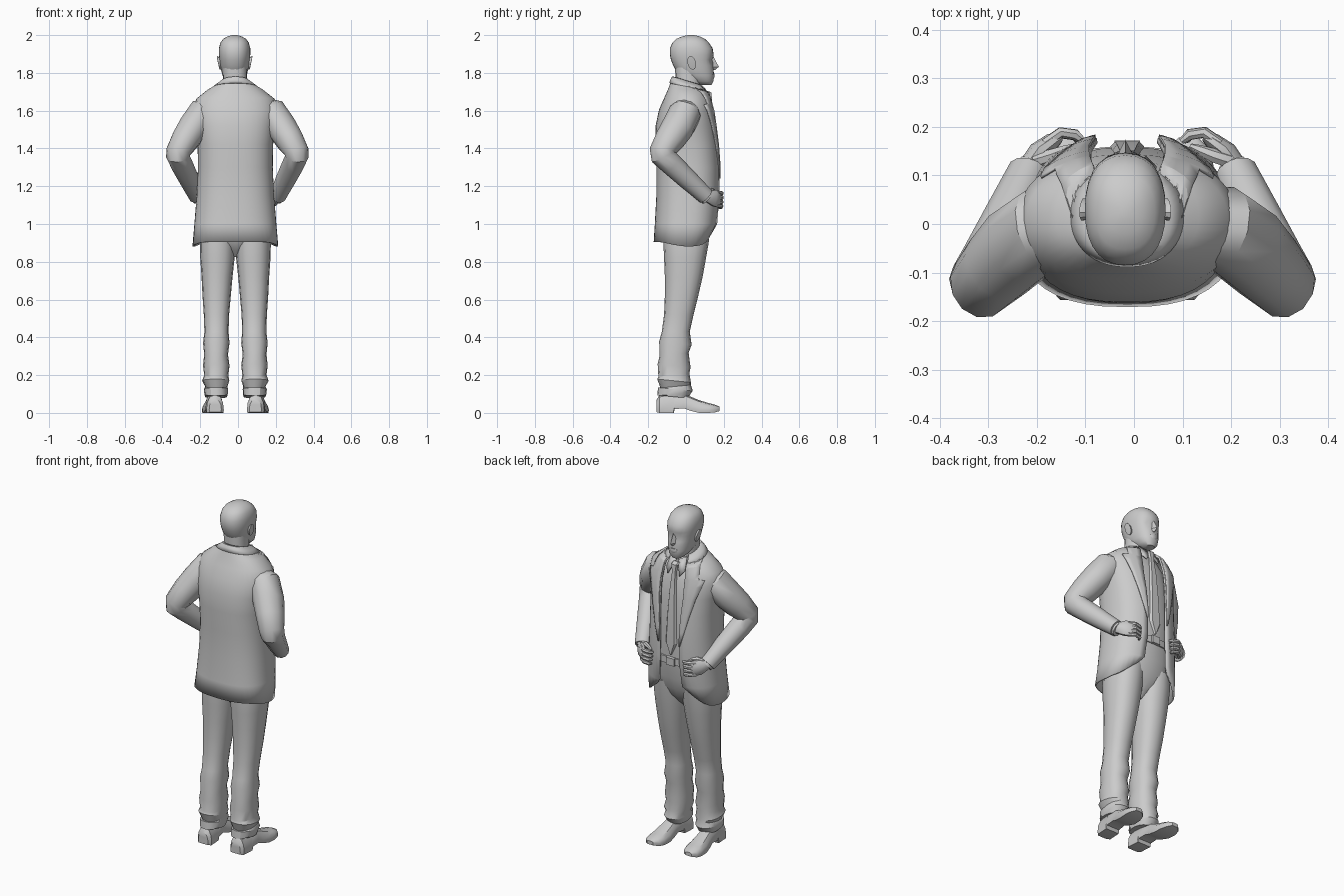
import bpy, bmesh, math
from mathutils import Vector

CX = -0.014  # body centre line


def make(name, verts, faces, thick=0.0, angle=35):
    bm = bmesh.new()
    vs = [bm.verts.new(v) for v in verts]
    for f in faces:
        bm.faces.new([vs[i] for i in f])
    bmesh.ops.recalc_face_normals(bm, faces=bm.faces)
    me = bpy.data.meshes.new(name)
    bm.to_mesh(me)
    bm.free()
    ob = bpy.data.objects.new(name, me)
    bpy.context.collection.objects.link(ob)
    if thick:
        m = ob.modifiers.new("thickness", 'SOLIDIFY')
        m.thickness, m.offset = thick, 0
    bpy.ops.object.select_all(action='DESELECT')
    ob.select_set(True)
    bpy.context.view_layer.objects.active = ob
    bpy.ops.object.shade_smooth_by_angle(angle=math.radians(angle))
    return ob


def loft(name, rings, closed=True, cap=True, thick=0.0, angle=35):
    n = len(rings[0])
    verts = [p for r in rings for p in r]
    faces = [(k*n+i, k*n+(i+1) % n, (k+1)*n+(i+1) % n, (k+1)*n+i)
             for k in range(len(rings)-1) for i in range(n if closed else n-1)]
    if cap and closed:
        faces += [tuple(range(n)), tuple(range((len(rings)-1)*n, len(rings)*n))]
    return make(name, verts, faces, thick, angle)


def spow(v, e):
    return math.copysign(abs(v)**e, v)


def oval_pt(a, cx, z, w, yb, yf, n=2.4, tilt=0.0):
    y = (yf-yb)/2*spow(math.sin(a), 2/n)
    return (cx + w*spow(math.cos(a), 2/n), (yf+yb)/2 + y, z + tilt*y)


def oval(cx, z, w, yb, yf, n=2.4, tilt=0.0, count=16):
    return [oval_pt(2*math.pi*i/count, cx, z, w, yb, yf, n, tilt) for i in range(count)]


def tube(name, path, count=10, angle=35, follow=False):
    # path entries: x, y, z, sideways radius, upward radius
    pts = [Vector(p[:3]) for p in path]
    rings, side = [], None
    for i, p in enumerate(path):
        t = Vector()
        if i:
            t += (pts[i]-pts[i-1]).normalized()
        if i < len(pts)-1:
            t += (pts[i+1]-pts[i]).normalized()
        t.normalize()
        if side and follow:  # carry the frame along so the tube does not twist
            side = (side - t*side.dot(t)).normalized()
        else:
            side = t.cross(Vector((0, 0, 1))).normalized()
        up = side.cross(t)
        rings.append([pts[i] + side*p[3]*math.cos(a) + up*p[4]*math.sin(a)
                      for a in (2*math.pi*k/count for k in range(count))])
    return loft(name, rings, angle=angle)


# head: z, half width, back y, front y
HX = -0.018
head = [(1.735, .028, .07, .135), (1.755, .05, .03, .145), (1.785, .064, -.03, .149),
        (1.815, .071, -.055, .146), (1.84, .076, -.068, .145), (1.87, .08, -.08, .142),
        (1.895, .083, -.085, .147), (1.93, .083, -.085, .141), (1.96, .075, -.072, .122),
        (1.98, .061, -.052, .1), (1.993, .038, -.02, .073), (2.0, .014, .01, .043)]
rings = []
for z, w, yb, yf in head:
    ring = []
    for x, y, zz in oval(HX, z, w, yb, yf, 2.3, count=28):
        if y > .06:  # eye sockets
            y -= .012*math.exp(-((abs(x-HX)-.03)/.016)**2-((zz-1.868)/.016)**2)
        ring.append((x, y, zz))
    rings.append(ring)
loft("head", rings, angle=50)
loft("nose", [[(HX-w, .125, z), (HX, y, z), (HX+w, .125, z)] for z, w, y in
              [(1.885, .01, .146), (1.832, .024, .174), (1.815, .02, .153)]], angle=20)
loft("lips", [oval(HX, z, w, .12, y, 2, count=10) for z, w, y in
              [(1.772, .02, .149), (1.783, .028, .153), (1.79, .03, .151), (1.798, .024, .152)]])
loft("neck", [oval(CX, 1.62, .07, -.05, .09), oval(CX, 1.72, .063, -.055, .078),
              oval(HX, 1.85, .066, -.058, .07)])
for s in (-1, 1):
    loft("ear", [[(HX+s*(x+.008*r*math.sin(a)), .03+r*.024*math.cos(a)-.006*math.sin(a), 1.853+r*.038*math.sin(a))
                  for a in (math.pi*k/6 for k in range(12))]
                 for x, r in [(.064, .6), (.08, .9), (.087, .95), (.088, .6)]])

# jacket: z, half width, back y, front y, tilt, half gap
JACKET = [(.9, .222, -.166, .145, -.03, .1), (1.0, .212, -.16, .165, 0, .075),
          (1.15, .2, -.152, .176, 0, .062), (1.3, .193, -.152, .176, 0, .062),
          (1.42, .195, -.158, .168, 0, .068), (1.52, .205, -.156, .156, 0, .075),
          (1.6, .222, -.138, .146, -.03, .075), (1.66, .203, -.11, .13, -.06, .072),
          (1.705, .145, -.088, .122, -.12, .066), (1.732, .092, -.075, .108, -.25, .06),
          (1.752, .066, -.066, .092, -.3, .05)]


def jacket_pt(v, t, off=0.0):
    k = min(int(v), len(JACKET)-2)
    z, w, yb, yf, tilt, g = [a+(b-a)*(v-k) for a, b in zip(JACKET[k], JACKET[k+1])]
    n = 2.5 if v < 5.5 else 2.2
    a0 = math.acos((g/w)**(n/2))
    x, y, z = oval_pt(a0-t*(math.pi+2*a0), CX, z, w+off, yb-off, yf+off, n, tilt)
    if v < 1:  # rounded front corners of the hem
        e = min(t, 1-t)
        z += (1-v)*(.075*max(0, 1-e/.14)**2 - .02*max(0, 1-abs(e-.2)/.15))
    return (x, y, z)


N = 36
loft("jacket", [[jacket_pt(v, i/N) for i in range(N+1)] for v in range(len(JACKET))],
     closed=False, thick=.01)
loft("jacket_collar", [[jacket_pt(v, i/N, o) for i in range(N+1)]
                       for v, o in [(8.7, .007), (9.4, .008), (10, .006), (10.1, -.004)]],
     closed=False, thick=.006)
for s in (0, 1):
    # lapel: ring position, share of the way round
    lap = [(2.6, .005), (3.2, .025), (4, .045), (5, .065), (6, .085), (6.6, .105),
           (6.7, .07), (7.4, .085), (8.0, .11), (8.8, .2)]
    loft("lapel", [[jacket_pt(v, abs(s-u*k/3), .009) for k in range(4)] for v, u in lap],
         closed=False, thick=.006, angle=25)

# shirt, collar, tie
loft("shirt", [oval(CX, z, w, yb, yf, 2.4, tl, 20) for z, w, yb, yf, tl in
               [(1.08, .17, -.12, .15, 0), (1.3, .165, -.12, .16, 0), (1.5, .17, -.12, .145, 0),
                (1.6, .15, -.1, .13, 0), (1.68, .1, -.08, .11, -.2), (1.715, .066, -.055, .088, -.3)]])
loft("shirt_collar", [oval(CX, 1.69, .076, -.06, .1, 2.2, -.3), oval(CX, 1.748, .066, -.06, .083, 2.2, -.3)],
     cap=False, thick=.006)
for s in (-1, 1):
    make("collar_flap", [(CX+s*x, y, z) for x, y, z in
                         [(.006, .1, 1.715), (.05, .08, 1.735), (.06, .115, 1.665), (.038, .138, 1.635)]],
         [(0, 1, 2, 3)], .007)
loft("tie", [[(CX-w, y-.012, z), (CX-w*.7, y, z), (CX+w*.7, y, z), (CX+w, y-.012, z)] for w, y, z in
             [(.02, .118, 1.705), (.022, .135, 1.695), (.014, .138, 1.65), (.022, .152, 1.55),
              (.03, .164, 1.4), (.036, .17, 1.24), (.003, .168, 1.17)]], angle=20)

# belt and trousers
loft("belt", [oval(CX, z, .18, -.13, .162, 2.4, 0, 20) for z in (1.11, 1.15)])
loft("belt_buckle", [[(CX+sx*.026, y, 1.13+sz*.022) for sx, sz in ((-1, -1), (1, -1), (1, 1), (-1, 1))]
                     for y in (.15, .172)])
loft("trouser_hips", [oval(CX, z, w, yb, yf, 2.3, 0, 20) for z, w, yb, yf in
                      [(.825, .018, -.04, .04), (.86, .06, -.075, .075), (.9, .13, -.105, .105),
                       (.95, .18, -.12, .126), (1.02, .186, -.128, .146), (1.13, .176, -.125, .158)]])
# leg rings: z, distance from centre, half width, back y, front y
LEG = [(.085, .102, .058, -.14, .01), (.1, .102, .062, -.152, .03), (.125, .103, .064, -.148, .036),
       (.14, .101, .059, -.135, .026), (.17, .104, .072, -.152, .026), (.2, .101, .064, -.146, .018),
       (.25, .101, .07, -.15, .024), (.31, .102, .063, -.14, .014), (.37, .101, .07, -.142, .03),
       (.43, .1, .064, -.128, .02), (.52, .1, .067, -.116, .04), (.62, .099, .075, -.112, .065),
       (.72, .097, .082, -.112, .088), (.82, .095, .091, -.116, .106), (.9, .094, .094, -.12, .12),
       (.98, .09, .09, -.118, .13)]
# shoe sections: y, half width, top z, bottom z
SHOE = [(-.156, .032, .07, .004), (-.14, .046, .095, 0), (-.065, .046, .11, 0), (-.06, .045, .11, .02),
        (-.01, .043, .1, .024), (.02, .047, .088, .012), (.07, .055, .067, 0), (.12, .055, .052, 0),
        (.155, .045, .043, .003), (.178, .02, .032, .01)]
for s in (-1, 1):
    loft("trouser_leg", [oval(CX+s*d, z, w, yb, yf, 2.3, (.1 if i % 2 else -.1) if z < .4 else 0)
                         for i, (z, d, w, yb, yf) in enumerate(LEG)], angle=30)
    rings = []
    for y, w, h, b in SHOE:
        ring = []
        for a in (math.pi*k/6 for k in range(12)):
            c, q = math.cos(a), math.sin(a)
            z = b+.015+(h-b-.015)*q if q >= -1e-6 else b
            ring.append((CX+s*(.112+.06*(y+.06))+w*spow(c, .7 if q >= 0 else .4), y, z))
        rings.append(ring)
    loft("shoe", rings)

# arms and hands
SLEEVE = [(.09, .005, 1.625, .065, .055), (.185, -.008, 1.582, .088, .085), (.235, -.045, 1.51, .088, .082),
          (.277, -.088, 1.445, .08, .076), (.312, -.125, 1.385, .07, .066), (.315, -.122, 1.358, .067, .062),
          (.296, -.078, 1.318, .06, .06), (.255, .01, 1.235, .054, .054), (.213, .105, 1.147, .045, .045)]
PALM = [(.222, .085, 1.165, .026, .032), (.21, .118, 1.145, .025, .032), (.192, .148, 1.138, .023, .046),
        (.165, .17, 1.132, .018, .046), (.15, .178, 1.13, .01, .038)]
for s in (-1, 1):
    def side(path):
        return [(s*p[0]-.003,) + tuple(p[1:]) for p in path]
    tube("sleeve", side(SLEEVE), 12, follow=True)
    tube("shirt_cuff", side([(.22, .09, 1.16, .034, .04), (.209, .114, 1.139, .034, .04)]))
    tube("palm", side(PALM))
    for k in range(4):
        z, r = 1.166-.023*k, .0125-.001*abs(k-1)
        tube("finger", side([(.18, .165, z, r, r), (.148, .188, z-.003, r, r),
                             (.118, .184, z-.008, r, r), (.1+.004*k, .17, z-.01, r*.6, r*.6)]), 7)
    tube("thumb", side([(.2, .13, 1.165, .016, .016), (.168, .14, 1.175, .015, .015),
                        (.138, .152, 1.168, .011, .012), (.12, .16, 1.16, .006, .007)]), 7)
